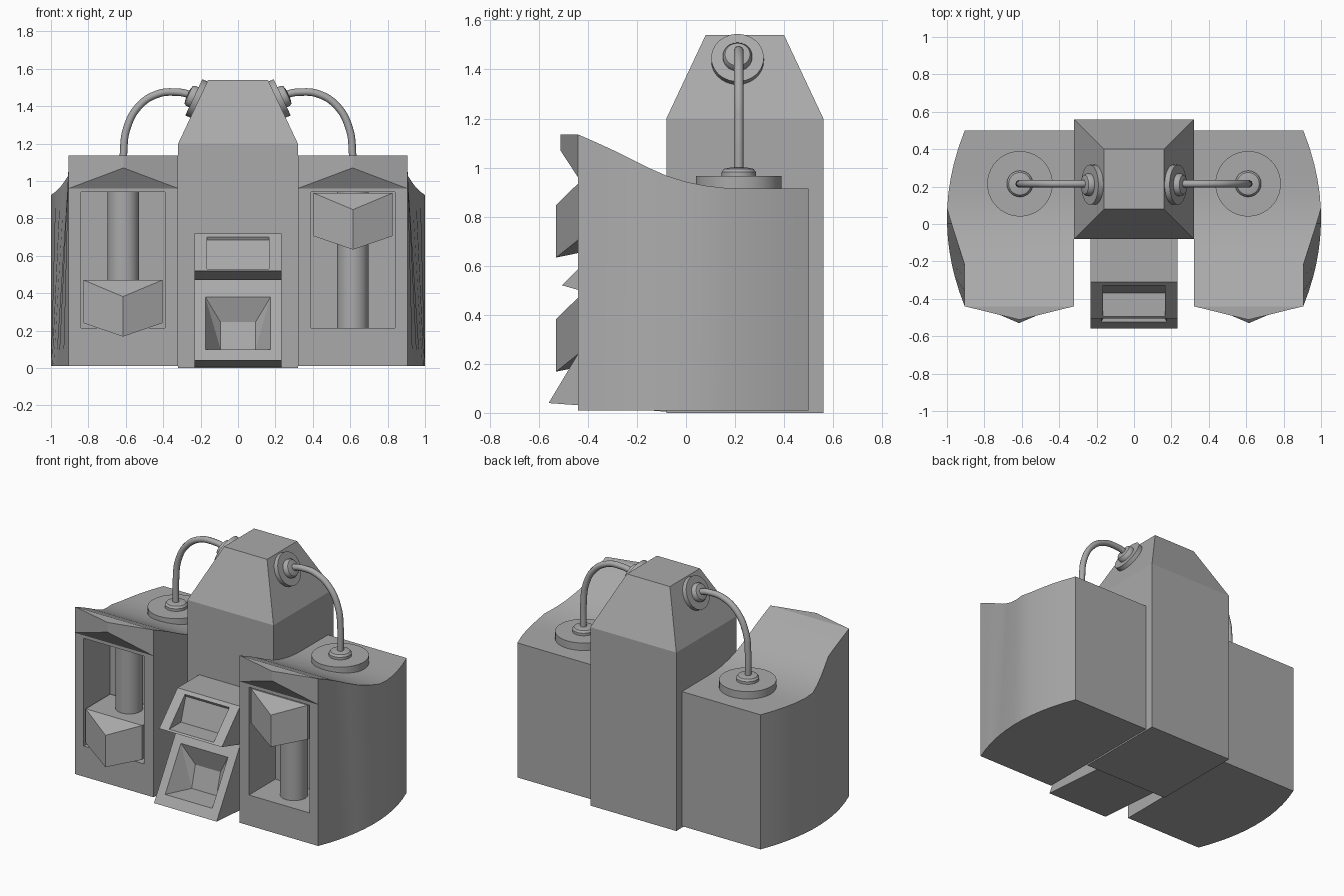
import bpy, bmesh
from mathutils import Vector

if "Cube" in bpy.data.objects:
    bpy.data.objects.remove(bpy.data.objects["Cube"], do_unlink=True)

GREY = bpy.data.materials.new("plain_grey")
GREY.use_nodes = True
GREY.diffuse_color = (0.4, 0.4, 0.4, 1)
GREY.node_tree.nodes["Principled BSDF"].inputs["Base Color"].default_value = (0.4, 0.4, 0.4, 1)


def select(ob):
    bpy.ops.object.select_all(action='DESELECT')
    ob.select_set(True)
    bpy.context.view_layer.objects.active = ob


def make(name, bm, smooth=False):
    bmesh.ops.recalc_face_normals(bm, faces=bm.faces)
    me = bpy.data.meshes.new(name)
    bm.to_mesh(me)
    bm.free()
    me.materials.append(GREY)
    ob = bpy.data.objects.new(name, me)
    bpy.context.collection.objects.link(ob)
    if smooth:
        select(ob)
        bpy.ops.object.shade_smooth_by_angle(angle=0.6)
    return ob


def hull(name, points):
    bm = bmesh.new()
    for p in points:
        bm.verts.new(p)
    bmesh.ops.convex_hull(bm, input=bm.verts)
    bmesh.ops.dissolve_limit(bm, angle_limit=0.01, verts=bm.verts, edges=bm.edges)
    return make(name, bm)


def box_points(x0, x1, y0, y1, z0, z1):
    return [(x, y, z) for x in (x0, x1) for y in (y0, y1) for z in (z0, z1)]


def side_profile(name, half_width, profile):
    return hull(name, [(x, y, z) for x in (-half_width, half_width) for y, z in profile])


def disc(name, base, axis, rings, sides=40):
    """Stepped round part: rings of (radius, height) along an axis."""
    rot = Vector(axis).to_track_quat('Z', 'Y').to_matrix()
    bm = bmesh.new()
    loops = []
    for r, h in rings:
        ring = bmesh.ops.create_circle(bm, segments=sides, radius=r)["verts"]
        for v in ring:
            v.co = rot @ (v.co + Vector((0, 0, h))) + Vector(base)
        loops.append(ring)
    for a, b in zip(loops, loops[1:]):
        for i in range(sides):
            j = (i + 1) % sides
            bm.faces.new((a[i], a[j], b[j], b[i]))
    bm.faces.new(loops[0])
    bm.faces.new(loops[-1])
    return make(name, bm, True)


def cut(ob, cutter):
    cutter.hide_render = True
    mod = ob.modifiers.new("cut", 'BOOLEAN')
    mod.operation = 'DIFFERENCE'
    mod.solver = 'EXACT'
    mod.object = cutter
    select(ob)
    bpy.ops.object.modifier_apply(modifier=mod.name)
    bpy.data.objects.remove(cutter, do_unlink=True)


# Central tower with tapered cap
tower = box_points(-0.32, 0.32, -0.08, 0.56, 0, 1.2)
hull("tower", tower + [(x, y, 1.54) for x in (-0.16, 0.16) for y in (0.08, 0.40)])

# Console: upper tray and lower hopper
upper = side_profile("upper_tray", 0.233, [(-0.08, 0.72), (-0.31, 0.72), (-0.505, 0.52),
                                           (-0.33, 0.47), (-0.08, 0.47)])
cut(upper, side_profile("tray_cutter", 0.165, [(-0.55, 0.53), (-0.37, 0.53), (-0.32, 0.685),
                                               (-0.33, 0.705), (-0.55, 0.705)]))
lower = side_profile("lower_hopper", 0.233, [(-0.08, 0.475), (-0.30, 0.475),
                                             (-0.56, 0.04), (-0.08, 0.005)])
mouth = [(x, y + out, z) for x in (-0.175, 0.175) for out in (0, -0.2)
         for y, z in ((-0.524, 0.10), (-0.357, 0.38))]
throat = [(x, y, z) for x in (-0.093, 0.093) for y, z in ((-0.36, 0.10), (-0.32, 0.245))]
cut(lower, hull("hopper_cutter", mouth + throat))

# Side pods: stations along y with a swept top and a bowed outer wall
TOP = [(-0.44, 1.135), (-0.36, 1.1), (-0.28, 1.063), (-0.22, 1.033), (-0.15, 0.998), (-0.08, 0.967),
       (0, 0.942), (0.08, 0.926), (0.16, 0.917), (0.24, 0.915), (0.32, 0.915), (0.41, 0.915), (0.5, 0.915)]


def bow(y):
    return 1 - 0.095 * ((y - 0.03) / 0.47) ** 2


def pod(name, s):
    bm = bmesh.new()
    rows = []
    for y, z in TOP:
        rim = min(bow(y), 0.905 + max(0, y + 0.22) * 0.32)
        rows.append([bm.verts.new((s * x, y, h)) for x, h in
                     ((0.32, 0.01), (0.32, z), (rim, z), (bow(y), 0.01))])
    for a, b in zip(rows, rows[1:]):
        for i in range(4):
            j = (i + 1) % 4
            bm.faces.new((a[i], a[j], b[j], b[i]))
    bm.faces.new(rows[0])
    bm.faces.new(rows[-1])
    ob = make(name, bm)
    cut(ob, hull("window_cutter", box_points(s * 0.39, s * 0.84, -0.6, -0.16, 0.215, 0.94)))
    select(ob)
    bpy.ops.object.shade_smooth_by_angle(angle=0.5)


def hose(name, s):
    path = [(0.612, 0.97), (0.612, 1.15), (0.595, 1.28), (0.53, 1.40),
            (0.43, 1.465), (0.33, 1.475), (0.27, 1.465), (0.22, 1.44)]
    cu = bpy.data.curves.new(name, 'CURVE')
    cu.dimensions = '3D'
    cu.bevel_depth = 0.02
    cu.bevel_resolution = 3
    cu.resolution_u = 6
    cu.use_fill_caps = True
    sp = cu.splines.new('BEZIER')
    sp.bezier_points.add(len(path) - 1)
    for p, (x, z) in zip(sp.bezier_points, path):
        p.co = (s * x, 0.215, z)
        p.handle_left_type = p.handle_right_type = 'AUTO'
    ob = bpy.data.objects.new(name, cu)
    bpy.context.collection.objects.link(ob)
    cu.materials.append(GREY)
    select(ob)
    bpy.ops.object.convert(target='MESH')
    bpy.ops.object.shade_smooth_by_angle(angle=0.8)


# Each side: pod, visor, piston, pointed slider, hose and its fittings
for side, s, slider_z in (("left", 1, 0.705), ("right", -1, 0.24)):
    pod(side + "_pod", s)
    hull(side + "_visor", [(s * x, -0.44, z) for x in (0.32, 0.905) for z in (1.135, 0.96)]
         + [(s * x, -0.44, 1.07) for x in (0.32, 0.905)]
         + [(s * 0.612, -0.512, z) for z in (1.135, 1.07)])
    disc(side + "_piston", (s * 0.613, -0.28, 0.2), (0, 0, 1), [(0.085, 0), (0.085, 0.76)])
    block = box_points(s * 0.405, s * 0.825, -0.44, -0.18, slider_z, slider_z + 0.23)
    hull(side + "_slider", block + [(s * 0.615, -0.53, slider_z + dz) for dz in (-0.072, 0.142)])
    disc(side + "_base_disc", (s * 0.61, 0.215, 0.9), (0, 0, 1), [(0.175, 0), (0.175, 0.065)])
    collar = [(0.07, 0), (0.07, 0.02), (0.06, 0.033), (0.035, 0.038)]
    disc(side + "_base_collar", (s * 0.61, 0.215, 0.962), (0, 0, 1), collar)
    slope = Vector((s * 0.34, 0, 0.16)).normalized()
    mount = Vector((s * 0.209, 0.21, 1.435))
    disc(side + "_wall_disc", mount - slope * 0.01, slope, [(0.107, 0), (0.107, 0.04)])
    disc(side + "_wall_collar", mount + slope * 0.028, slope, [(r * 0.85, h) for r, h in collar])
    hose(side + "_hose", s)
